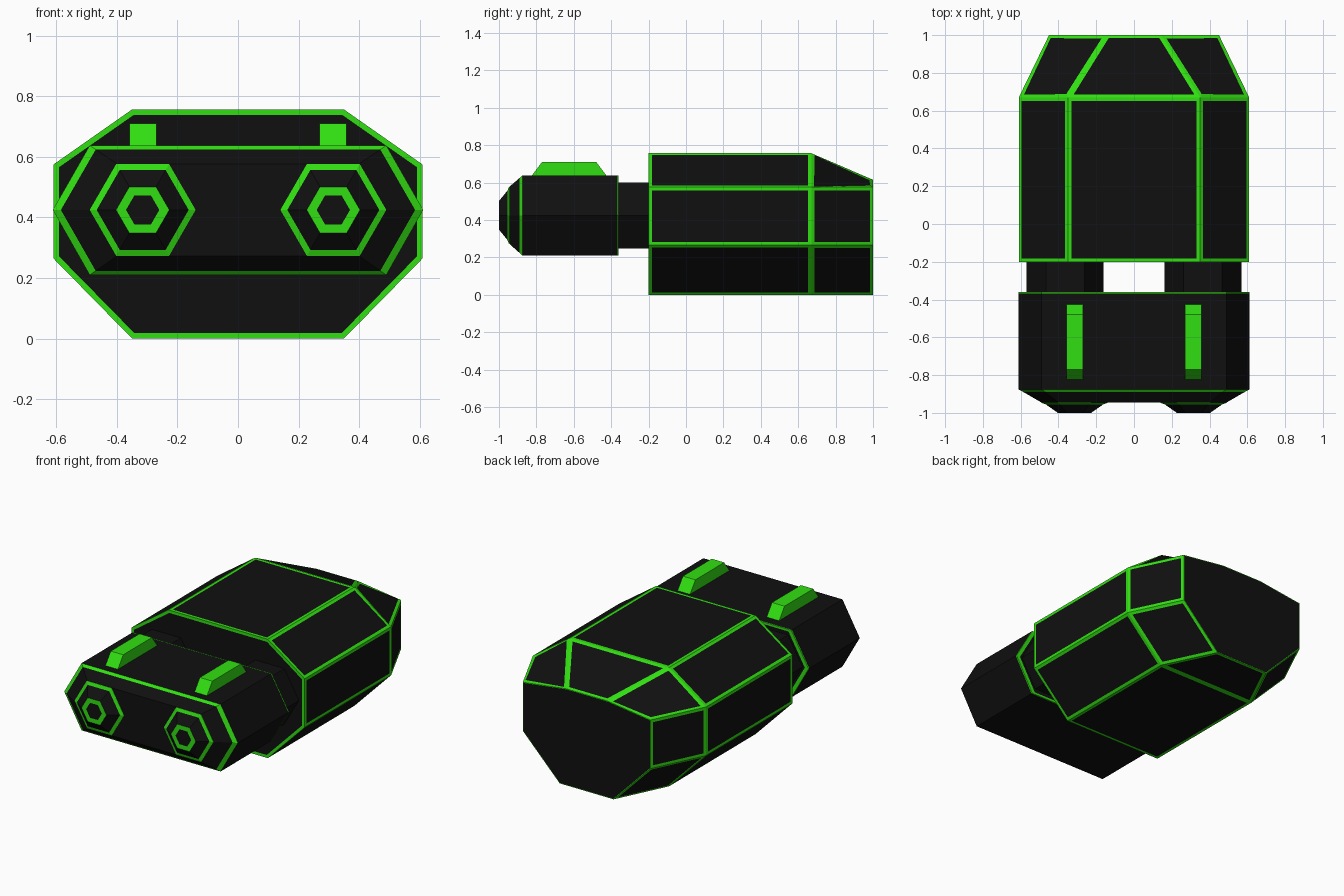
import bpy, bmesh, math

if "Cube" in bpy.data.objects:
    bpy.data.objects.remove(bpy.data.objects["Cube"])


def material(name, rgb):
    m = bpy.data.materials.new(name)
    m.diffuse_color = (*rgb, 1)
    m.use_nodes = True
    m.node_tree.nodes["Principled BSDF"].inputs["Base Color"].default_value = m.diffuse_color
    return m


MATS = [material("black", (0.005, 0.005, 0.005)),
        material("bright_green", (0.031, 0.74, 0.006))]
BLACK, GREEN = 0, 1


def finish(bm, name):
    bmesh.ops.recalc_face_normals(bm, faces=bm.faces[:])
    mesh = bpy.data.meshes.new(name)
    bm.to_mesh(mesh)
    bm.free()
    for m in MATS:
        mesh.materials.append(m)
    ob = bpy.data.objects.new(name, mesh)
    bpy.context.collection.objects.link(ob)
    return ob


def loft(rings, bands, caps=(BLACK, BLACK)):
    """Join closed rings of points; one colour per band and per end cap."""
    bm = bmesh.new()
    loops = [[bm.verts.new(p) for p in ring] for ring in rings]
    n = len(loops[0])
    for a, b, colour in zip(loops, loops[1:], bands):
        for i in range(n):
            j = (i + 1) % n
            bm.faces.new((a[i], a[j], b[j], b[i])).material_index = colour
    for loop, colour in zip((loops[0], loops[-1]), caps):
        bm.faces.new(loop).material_index = colour
    return bm


def hexagon(cx, cz, r, y):
    return [(cx + r * math.cos(i * math.pi / 3), y,
             cz + r * math.sin(i * math.pi / 3)) for i in range(6)]


def mirrored(half, y):
    """Right-hand (x, z) outline, bottom to top, closed by its mirror image."""
    return [(x, y, z) for x, z in half] + [(-x, y, z) for x, z in reversed(half)]


# Main body: octagonal block with a tapered tail, green frame around each panel
front = [(0.35, 0), (0.61, 0.265), (0.61, 0.575), (0.35, 0.757)]
tail = [(0.19, 0), (0.45, 0.265), (0.45, 0.575), (0.145, 0.615)]
bm = loft([mirrored(front, -0.2), mirrored(front, 0.67), mirrored(tail, 1.0)],
          (BLACK, BLACK))
bmesh.ops.recalc_face_normals(bm, faces=bm.faces[:])
back = [f for f in bm.faces if f.calc_center_median().y > 0.99]
panels = [f for f in bm.faces if f not in back]
for group, width in ((panels, 0.018), (back, 0.004)):
    rim = bmesh.ops.inset_individual(bm, faces=group, thickness=width,
                                     use_even_offset=True)["faces"]
    for f in rim:
        f.material_index = GREEN
finish(bm, "main_body")

# Head: wide hexagonal block with a bevelled face and green edge strips
outer = [(0.49, 0.21), (0.612, 0.425), (0.49, 0.638)]
inner = [(0.40, 0.273), (0.49, 0.425), (0.40, 0.577)]
edge = [(a + (c - a) * 0.22, b + (d - b) * 0.22)
        for (a, b), (c, d) in zip(outer, inner)]
bm = loft([mirrored(edge, -0.36), mirrored(outer, -0.36),
           mirrored(outer, -0.367), mirrored(outer, -0.875),
           mirrored(edge, -0.89), mirrored(inner, -0.945)],
          (GREEN, GREEN, BLACK, GREEN, BLACK))
finish(bm, "head")

for side, label in ((-1, "left"), (1, "right")):
    # Hexagonal struts joining head and body
    finish(loft([hexagon(side * 0.365, 0.425, 0.204, -0.37),
                 hexagon(side * 0.365, 0.425, 0.204, -0.19)], (BLACK,)),
           label + "_connector")

    # Front lamps with two green rings
    cx = side * 0.315
    profile = ((0.175, -0.94), (0.175, -0.947), (0.152, -0.955),
               (0.088, -1.0), (0.055, -1.0))
    finish(loft([hexagon(cx, 0.425, r, y) for r, y in profile],
                (GREEN, GREEN, BLACK, GREEN)), label + "_lamp")

    # Sloped-end green bars on top of the head
    outline = ((-0.83, 0.63), (-0.42, 0.63), (-0.48, 0.71), (-0.77, 0.71))
    rings = [[(side * x, y, z) for y, z in outline] for x in (0.27, 0.358)]
    finish(loft(rings, (GREEN,), (GREEN, GREEN)), label + "_top_bar")
